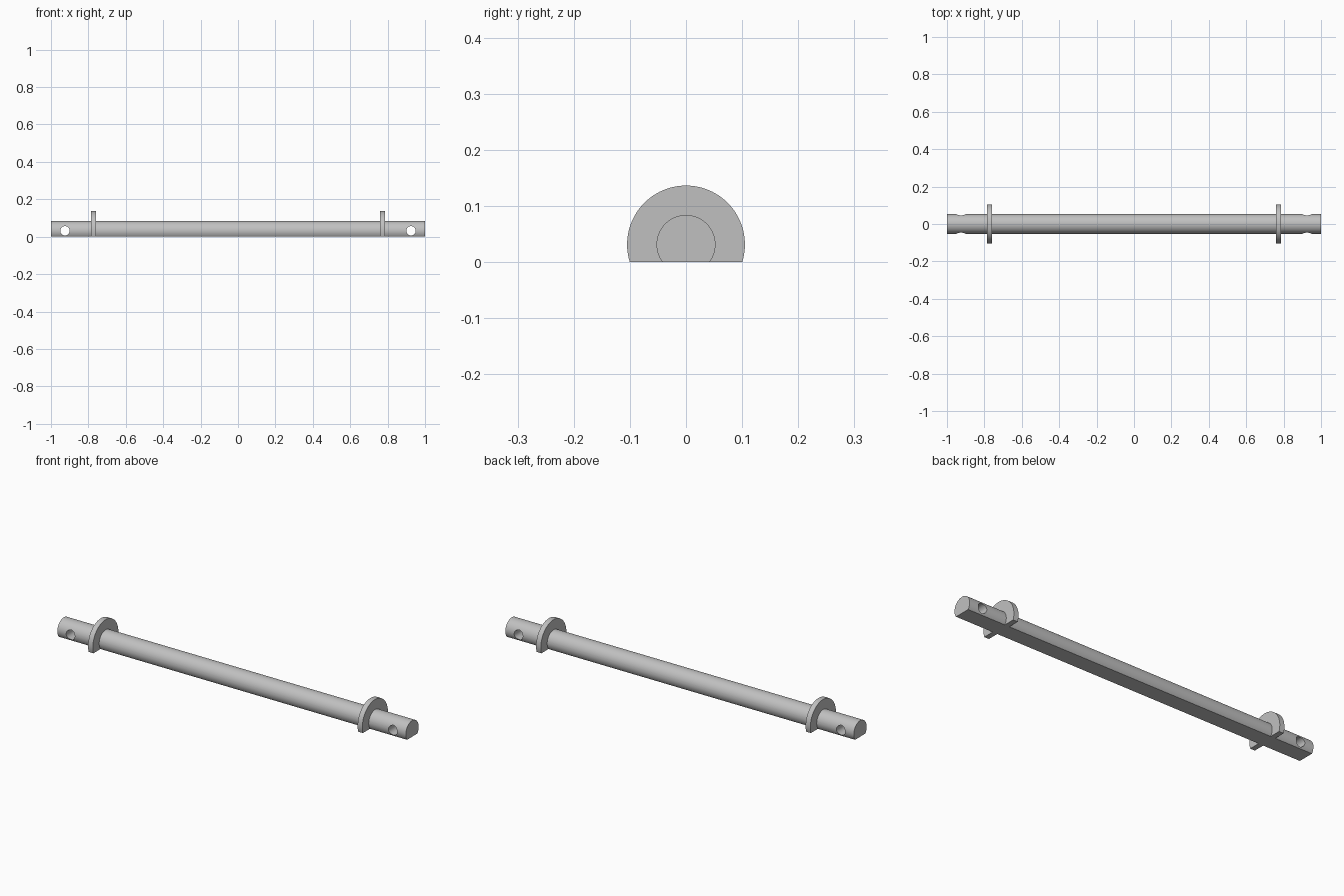
import bpy, bmesh, math
from mathutils import Vector

cube = bpy.data.objects.get("Cube")
if cube:
    bpy.data.objects.remove(cube, do_unlink=True)

AXIS_Z = 0.0315
ROD_R, FLANGE_R = 0.0525, 0.105
HOLE_R, HOLE_X = 0.025, 0.925

grey = bpy.data.materials.new("light grey")
grey.use_nodes = True
grey.diffuse_color = (0.53, 0.53, 0.53, 1)
grey.node_tree.nodes["Principled BSDF"].inputs["Base Color"].default_value = (0.53, 0.53, 0.53, 1)


def arc(radius, steps=64):
    """Circle about the rod axis, cut off flat at the ground."""
    start = -math.asin(AXIS_Z / radius)
    span = math.pi - 2 * start
    return [(radius * math.cos(start + span * i / steps),
             AXIS_Z + radius * math.sin(start + span * i / steps))
            for i in range(steps + 1)]


def extrude_profile(name, profile, x0, x1):
    """Extrude a closed (y, z) profile along x."""
    bm = bmesh.new()
    face = bm.faces.new([bm.verts.new((x0, y, z)) for y, z in profile])
    new = bmesh.ops.extrude_face_region(bm, geom=[face])["geom"]
    verts = [v for v in new if isinstance(v, bmesh.types.BMVert)]
    bmesh.ops.translate(bm, verts=verts, vec=Vector((x1 - x0, 0, 0)))
    bmesh.ops.recalc_face_normals(bm, faces=bm.faces)
    mesh = bpy.data.meshes.new(name)
    bm.to_mesh(mesh)
    bm.free()
    mesh.materials.append(grey)
    obj = bpy.data.objects.new(name, mesh)
    bpy.context.collection.objects.link(obj)
    return obj


def smooth(obj):
    bpy.ops.object.select_all(action="DESELECT")
    obj.select_set(True)
    bpy.context.view_layer.objects.active = obj
    bpy.ops.object.shade_smooth_by_angle(angle=math.radians(30))


# Rod with a flat underside
rod = extrude_profile("rod", arc(ROD_R), -1, 1)

# Cross hole near each end, and a flange inboard of it
for side, label in ((1, "left"), (-1, "right")):
    bpy.ops.mesh.primitive_cylinder_add(
        vertices=48, radius=HOLE_R, depth=0.3,
        location=(side * HOLE_X, 0, AXIS_Z), rotation=(math.pi / 2, 0, 0))
    cutter = bpy.context.object
    cutter.name = label + "_hole_cutter"
    cutter.data.materials.append(grey)
    cut = rod.modifiers.new(label + "_hole", "BOOLEAN")
    cut.operation = "DIFFERENCE"
    cut.solver = "EXACT"
    cut.object = cutter
    bpy.context.view_layer.objects.active = rod
    bpy.ops.object.modifier_apply(modifier=cut.name)
    bpy.data.objects.remove(cutter, do_unlink=True)

    collar = arc(FLANGE_R) + arc(ROD_R)[::-1]
    smooth(extrude_profile(label + "_flange", collar, side * 0.76, side * 0.787))

smooth(rod)
